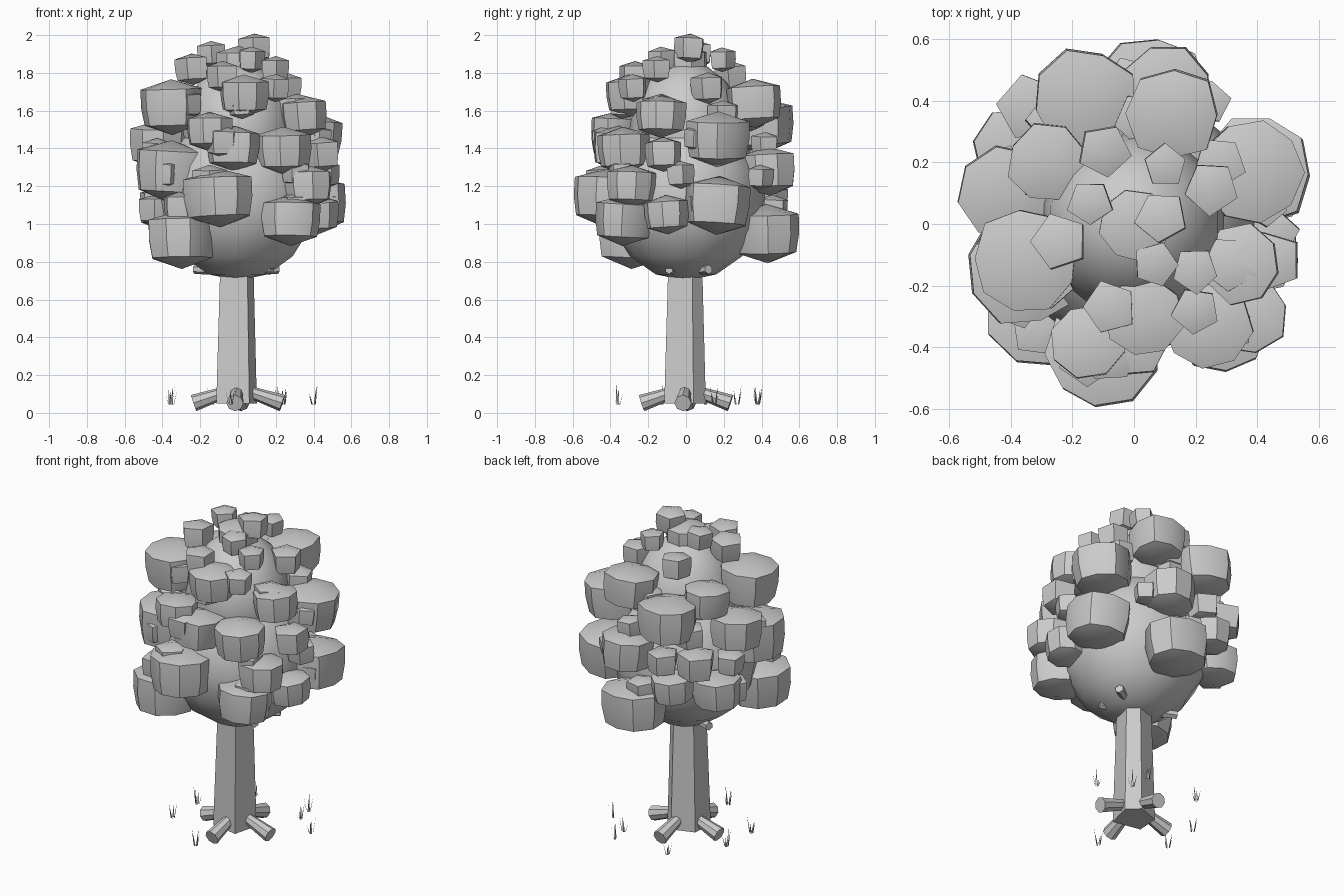
import bpy, bmesh, math, random
from mathutils import Vector, Matrix

if "Cube" in bpy.data.objects:
    bpy.data.objects.remove(bpy.data.objects["Cube"])

random.seed(4)


def finish(name, bm, smooth=None):
    bmesh.ops.recalc_face_normals(bm, faces=bm.faces)
    me = bpy.data.meshes.new(name)
    bm.to_mesh(me)
    bm.free()
    ob = bpy.data.objects.new(name, me)
    bpy.context.collection.objects.link(ob)
    if smooth:
        bpy.ops.object.select_all(action='DESELECT')
        ob.select_set(True)
        bpy.context.view_layer.objects.active = ob
        bpy.ops.object.shade_smooth_by_angle(angle=math.radians(smooth))
    return ob


def loft(bm, rings):
    loops = [[bm.verts.new(p) for p in ring] for ring in rings]
    n = len(loops[0])
    for a, b in zip(loops, loops[1:]):
        for i in range(n):
            j = (i + 1) % n
            bm.faces.new((a[i], a[j], b[j], b[i]))
    return loops


def tube(bm, a, b, ra, rb, sides=7):
    a, b = Vector(a), Vector(b)
    rot = (b - a).to_track_quat('Z', 'Y').to_matrix().to_4x4()
    bmesh.ops.create_cone(bm, cap_ends=True, segments=sides, radius1=ra, radius2=rb,
                          depth=(b - a).length,
                          matrix=Matrix.Translation((a + b) / 2) @ rot)


def clump(bm, x, y, z, r):
    # barrel with shallow pointed lid and base
    n = 9 if r > 0.15 else 8 if r > 0.11 else 5
    turn = random.uniform(0, 6.28)
    tilt = Matrix.Rotation(random.uniform(-.07, .07), 3, 'X') @ \
        Matrix.Rotation(random.uniform(-.07, .07), 3, 'Y')
    h = 0.56 * r if n > 5 else 0.62 * r
    grow = [random.uniform(.94, 1.06) for _ in range(n)]
    c = Vector((x, y, z))

    def ring(k, dz):
        return [c + tilt @ Vector((k * r * g * math.cos(turn + i * math.tau / n),
                                   k * r * g * math.sin(turn + i * math.tau / n), dz))
                for i, g in enumerate(grow)]
    loops = loft(bm, [ring(.9, -h), ring(1, 0), ring(1, h)])
    for loop, dz in ((loops[0], -h - .32 * r), (loops[-1], h + .3 * r)):
        tip = bm.verts.new(c + tilt @ Vector((0, 0, dz)))
        for i in range(n):
            bm.faces.new((loop[i], loop[(i + 1) % n], tip))


# trunk
section = [(.06, -.115), (.10, .04), (.03, .105), (-.105, .06), (-.115, -.08)]
bm = bmesh.new()
loops = loft(bm, [[(x * s, y * s, z) for x, y in section] for s, z in ((1, .05), (.8, .85))])
for loop in loops:
    bm.faces.new(loop)
finish("trunk", bm)

# roots
bm = bmesh.new()
for deg in (-94, -4, 86, 178):
    d = Vector((math.cos(math.radians(deg)), math.sin(math.radians(deg)), 0))
    tube(bm, d * .05 + Vector((0, 0, .115)), d * .235 + Vector((0, 0, .052)), .03, .045, 8)
finish("roots", bm)

# short branches under the canopy
bm = bmesh.new()
for x, y in ((-.23, .1), (.21, .12), (.18, -.09)):
    tube(bm, (x * .2, y * .2, .66 + .1), (x, y, .76), .03, .025, 6)
finish("branches", bm)

# inner foliage mass
for name, z, rx, rz in (("canopy_core", 1.14, .42, .44), ("canopy_upper_core", 1.5, .3, .36)):
    bm = bmesh.new()
    bmesh.ops.create_uvsphere(bm, u_segments=14, v_segments=8, radius=1,
                              matrix=Matrix.Translation((0, 0, z)) @ Matrix.Diagonal((rx, rx, rz, 1)))
    finish(name, bm, 35)

# large leaf clumps: x, y, z, radius
large = [
    (-.30, -.28, .92, .18), (-.10, -.42, 1.14, .18), (.28, -.33, 1.02, .155),
    (-.36, -.14, 1.28, .19), (-.35, -.12, 1.62, .17), (.24, -.33, 1.39, .145),
    (-.15, -.38, 1.49, .12), (.03, -.30, 1.68, .13), (.35, -.13, 1.57, .13),
    (.40, .17, 1.10, .18), (.38, .17, 1.45, .17), (.37, -.29, 1.20, .13),
    (-.42, .10, 1.42, .15), (.05, .43, .95, .18), (-.16, .40, 1.52, .17),
    (.13, .36, 1.64, .15), (.10, .44, 1.28, .15), (-.38, .24, 1.08, .14),
    (-.34, .38, 1.28, .11), (-.02, -.36, 1.40, .14), (-.28, .2, 1.6, .13),
    (.45, -.12, 1.37, .10), (-.2, .42, 1.12, .12), (.42, -.1, 1.05, .12)]
bm = bmesh.new()
for c in large:
    clump(bm, *c)
finish("large_leaf_clumps", bm, 35)

# crown clumps
crown = [
    (.09, .02, 1.93, .085), (-.14, .07, 1.90, .075), (-.24, -.06, 1.82, .09),
    (.20, -.15, 1.82, .075), (.10, .19, 1.87, .07), (.07, -.13, 1.87, .075),
    (-.08, -.27, 1.78, .09), (.25, .12, 1.72, .09), (-.10, .24, 1.78, .09),
    (.20, -.28, 1.72, .08), (0, 0, 1.84, .12)]
bm = bmesh.new()
for c in crown:
    clump(bm, *c)
finish("crown_leaf_clumps", bm, 35)

# small filler clumps around the canopy
bm = bmesh.new()
for z, rad, count, start in ((1.06, .46, 5, .3), (1.24, .46, 7, .9), (1.42, .43, 6, .2), (1.6, .34, 6, .6)):
    for i in range(count):
        a = start + i * math.tau / count + random.uniform(-.15, .15)
        clump(bm, rad * math.cos(a), rad * math.sin(a), z + random.uniform(-.04, .04),
              random.uniform(.07, .095))
finish("small_leaf_clumps", bm, 35)

# grass tufts
bm = bmesh.new()
for x, y in ((-.36, -.13), (-.04, -.36), (.40, .15), (.22, .38), (.24, .27), (-.14, .38), (-.35, .1)):
    for k in range(4):
        a = k * 1.7 + x * 9
        d = Vector((math.cos(a), math.sin(a), 0))
        s = Vector((-d.y, d.x, 0)) * .006
        base = Vector((x, y, .045)) + d * .01
        tip = base + d * .018 + Vector((0, 0, random.uniform(.05, .11)))
        bm.faces.new([bm.verts.new(p) for p in (base - s, base + s, tip)])
finish("grass_tufts", bm)
